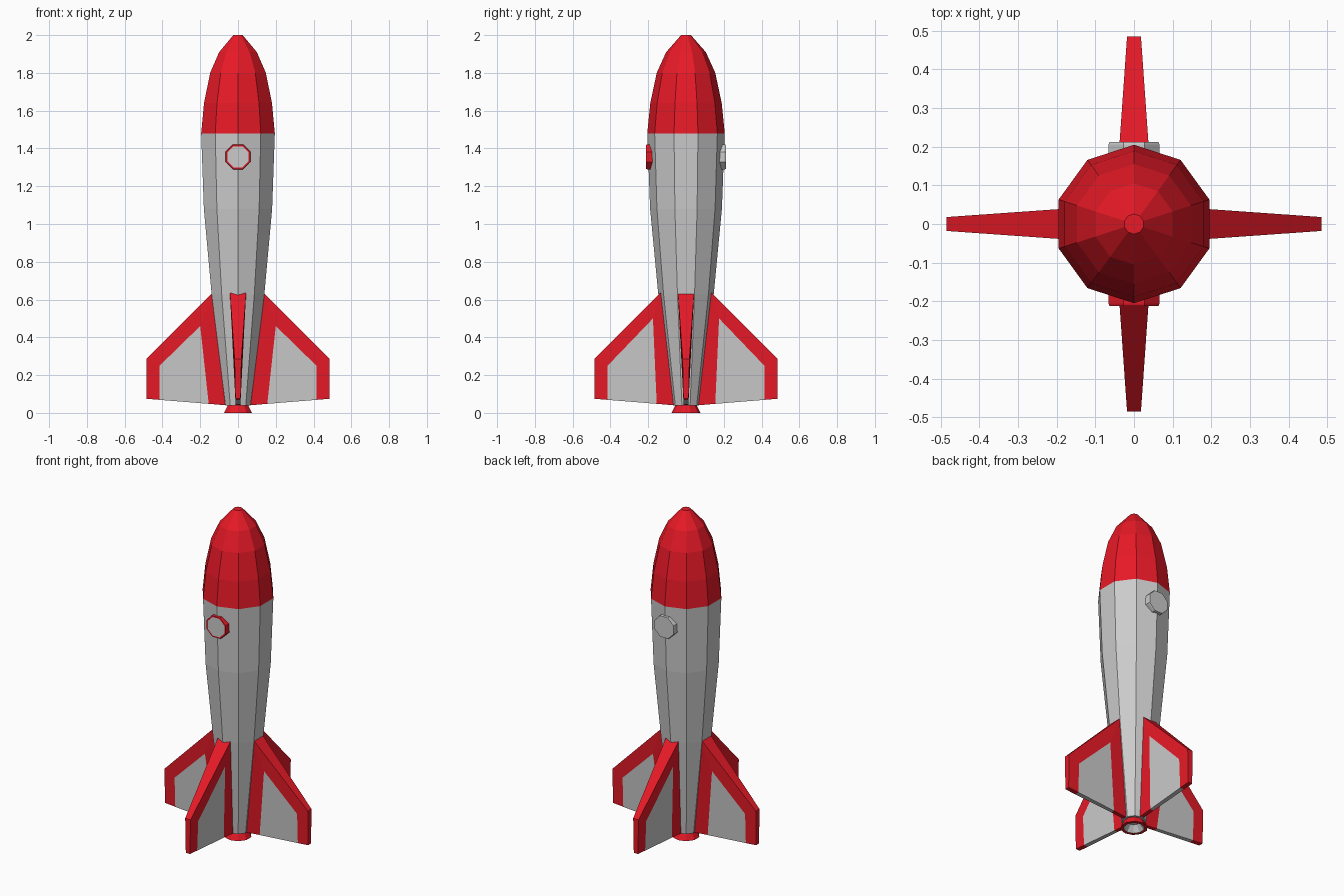
import bpy, bmesh
from math import pi, cos, sin, radians
from mathutils import Matrix

if "Cube" in bpy.data.objects:
    bpy.data.objects.remove(bpy.data.objects["Cube"])

red = bpy.data.materials.new("red_paint")
red.diffuse_color = (0.8, 0.01, 0.02, 1)
red.use_nodes = True
red.node_tree.nodes["Principled BSDF"].inputs["Base Color"].default_value = red.diffuse_color


def make(name, verts, faces, mat=None, matrix=Matrix()):
    me = bpy.data.meshes.new(name)
    me.from_pydata([matrix @ Matrix.Translation(v).translation for v in verts], [], faces)
    bm = bmesh.new()
    bm.from_mesh(me)
    bmesh.ops.recalc_face_normals(bm, faces=bm.faces)
    bm.to_mesh(me)
    bm.free()
    if mat:
        me.materials.append(mat)
    ob = bpy.data.objects.new(name, me)
    bpy.context.collection.objects.link(ob)
    return ob


def lathe(name, profile, sides, start, mat=None, caps=(False, False), closed=False, matrix=Matrix()):
    """Revolve (radius, height) points around z into flat facets."""
    n, verts, faces = len(profile), [], []
    for r, z in profile:
        for i in range(sides):
            a = start + 2 * pi * i / sides
            verts.append((r * cos(a), r * sin(a), z))
    for k in range(n if closed else n - 1):
        for i in range(sides):
            j, k2 = (i + 1) % sides, (k + 1) % n
            faces.append((k * sides + i, k * sides + j, k2 * sides + j, k2 * sides + i))
    if caps[0]:
        faces.append(tuple(range(sides)))
    if caps[1]:
        faces.append(tuple(range((n - 1) * sides, n * sides)))
    return make(name, verts, faces, mat, matrix)


# Ten-sided hull, nose cone and nozzle
lathe("body", [(0.07, 0.04), (0.147, 0.63), (0.19, 1.08), (0.205, 1.48)], 10, pi / 2, caps=(True, False))
lathe("nose_cone", [(0.205, 1.48), (0.189, 1.64), (0.155, 1.8), (0.105, 1.91), (0.026, 2.0)],
      10, pi / 2, red, (False, True))
lathe("nozzle", [(0.055, 0.042), (0.077, 0.0), (0.058, 0.0)], 10, pi / 2, red)
lathe("nozzle_inside", [(0.058, 0.0), (0.03, 0.038)], 10, pi / 2, caps=(False, True))

# Octagonal portholes: red rim in front, grey at the back
for side, angle, mat in (("front", 0, red), ("back", pi, None)):
    m = Matrix.Rotation(angle, 4, 'Z') @ Matrix.Translation((0, 0, 1.355)) @ Matrix.Rotation(pi / 2, 4, 'X')
    lathe(side + "_porthole_rim", [(0.071, 0.15), (0.071, 0.206), (0.069, 0.212), (0.061, 0.212)],
          8, pi / 8, mat, matrix=m)
    lathe(side + "_porthole_glass", [(0.061, 0.212)], 8, pi / 8, caps=(True, False), matrix=m)


# Fins: red frame around a grey panel, as (distance out, half thickness, height)
def fin(name, panel_top, angle):
    half = [(0.13, 0.043, 0.64), (0.485, 0.018, 0.285), (0.485, 0.014, 0.075), (0.06, 0.012, 0.04),
            panel_top, (0.415, 0.021, 0.25), (0.415, 0.014, 0.069), (0.155, 0.012, 0.048)]
    verts = half + [(x, -y, z) for x, y, z in half]
    frame = [(0, 1, 5, 4), (1, 2, 6, 5), (3, 0, 4, 7)]
    frame += [tuple(i + 8 for i in f) for f in frame]
    frame += [(0, 1, 9, 8), (1, 2, 10, 9), (2, 6, 14, 10), (7, 3, 11, 15), (3, 0, 8, 11)]
    panel = [(4, 5, 6, 7), (12, 13, 14, 15), (6, 7, 15, 14)]
    m = Matrix.Rotation(radians(angle), 4, 'Z')
    make(name + "_frame", verts, frame, red, m)
    used = [4, 5, 6, 7, 12, 13, 14, 15]
    make(name + "_panel", [verts[i] for i in used],
         [tuple(used.index(i) for i in f) for f in panel], None, m)


for name, angle in (("right_fin", 0), ("back_fin", 90), ("left_fin", 180), ("front_fin", 270)):
    fin(name, (0.2, 0.034, 0.46) if angle % 180 == 0 else (0.175, 0.036, 0.5), angle)
